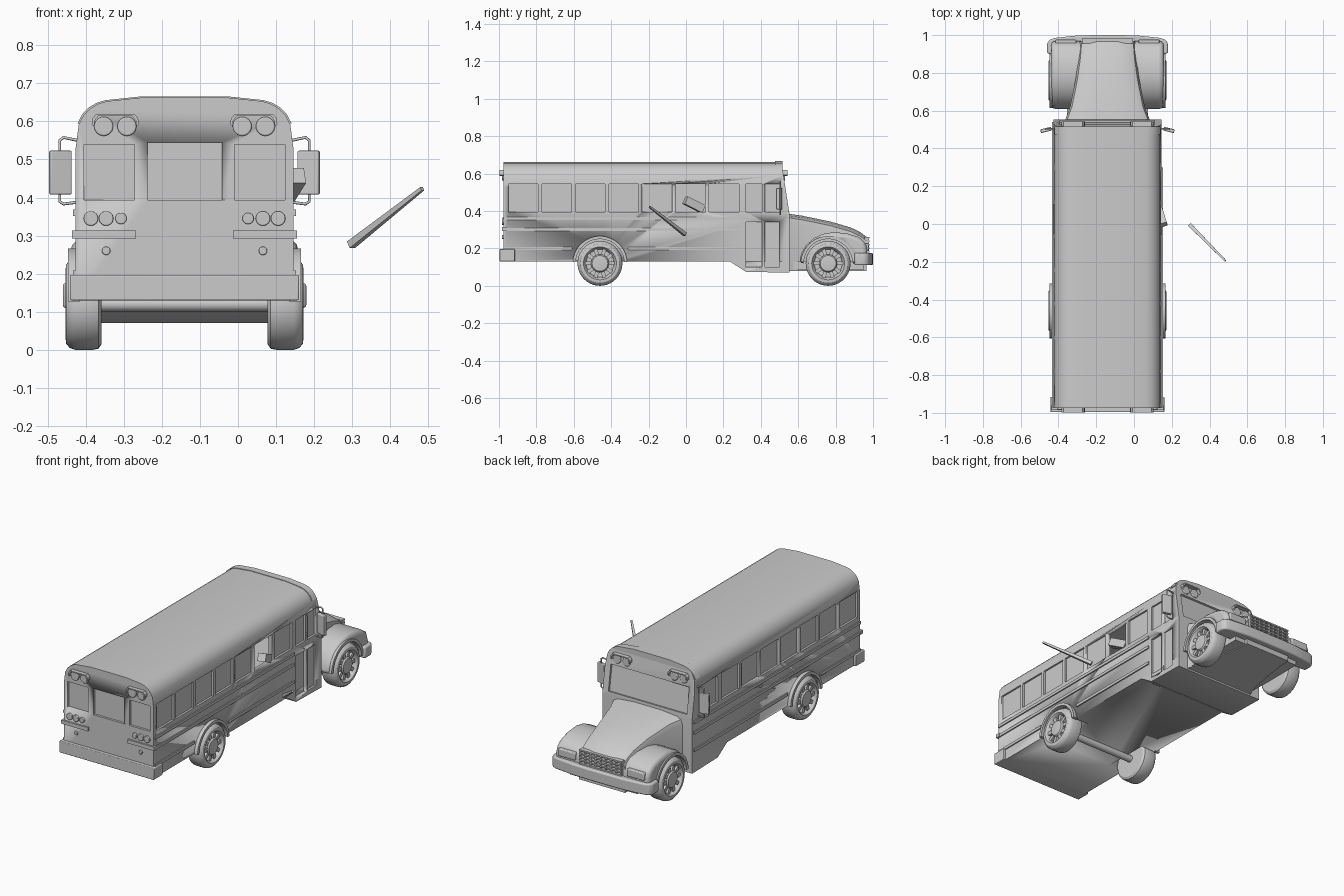
import bpy, bmesh
from math import sin, cos, pi, radians, atan
from mathutils import Matrix, Vector

if "Cube" in bpy.data.objects:
    bpy.data.objects.remove(bpy.data.objects["Cube"])

CX = -0.1405          # centre line of the bus
HW = 0.286            # body half width
SIDES = (-1, 1)


def finish(bm, name, bevel=0, cutter=False):
    bmesh.ops.recalc_face_normals(bm, faces=bm.faces)
    me = bpy.data.meshes.new(name)
    bm.to_mesh(me)
    bm.free()
    me.shade_smooth()
    me.set_sharp_from_angle(angle=radians(32))
    ob = bpy.data.objects.new(name, me)
    ob.location.x = CX
    bpy.context.collection.objects.link(ob)
    if bevel:
        m = ob.modifiers.new("bevel", 'BEVEL')
        m.width, m.segments, m.limit_method = bevel, 3, 'ANGLE'
    if cutter:
        ob.hide_render = True
        ob.hide_set(True)
    return ob


def cut(ob, *cutters):
    for c in cutters:
        m = ob.modifiers.new("cut", 'BOOLEAN')
        m.operation, m.object, m.solver = 'DIFFERENCE', c, 'EXACT'


def box(bm, x0, x1, y0, y1, z0, z1, rot=None):
    m = Matrix.Translation(((x0 + x1) / 2, (y0 + y1) / 2, (z0 + z1) / 2))
    if rot is not None:
        m = m @ rot
    bmesh.ops.create_cube(bm, size=1, matrix=m @ Matrix.Diagonal((abs(x1 - x0), abs(y1 - y0), abs(z1 - z0), 1)))


def loft(bm, rings, caps=True):
    vs = [[bm.verts.new(p) for p in r] for r in rings]
    n = len(vs[0])
    for a, b in zip(vs, vs[1:]):
        for i in range(n):
            bm.faces.new((a[i], a[(i + 1) % n], b[(i + 1) % n], b[i]))
    if caps:
        bm.faces.new(vs[0])
        bm.faces.new(vs[-1])


def prism(bm, pts, axis, a, b):
    put = {'x': lambda p, t: (t, p[0], p[1]),
           'y': lambda p, t: (p[0], t, p[1]),
           'z': lambda p, t: (p[0], p[1], t)}[axis]
    loft(bm, [[put(p, t) for p in pts] for t in (a, b)])


def circle(cx, cy, r, n=32, a0=0, a1=2 * pi):
    k = n if a1 - a0 > 6.2 else n - 1
    return [(cx + r * cos(a0 + (a1 - a0) * i / k), cy + r * sin(a0 + (a1 - a0) * i / k)) for i in range(n)]


WHEELS = (-0.46, 0.76)
WINDOWS = [(-0.95 + 0.179 * i, -0.79 + 0.179 * i) for i in range(7)]
tilt = Matrix.Rotation(atan(0.1535), 4, 'X')

# cutters: wheel wells, window recesses, cabin space, open window
bm = bmesh.new()
for s in SIDES:
    for y in WHEELS:
        prism(bm, circle(y, 0.12, 0.132), 'x', s * 0.19, s * 0.36)
wells = finish(bm, "wheel_well_cutter", cutter=True)

bm = bmesh.new()
for s in SIDES:
    panes = [(a, b, 0.395, 0.545) for i, (a, b) in enumerate(WINDOWS) if s < 0 or i != 5]
    if s > 0:
        panes += [(a, b, z0, z1) for a, b in ((0.322, 0.407), (0.423, 0.50))
                  for z0, z1 in ((0.395, 0.545), (0.10, 0.34))]
    else:
        panes += [(0.32, 0.49, 0.395, 0.545)]
    for a, b, z0, z1 in panes:
        box(bm, s * 0.274, s * 0.32, a, b, z0, z1)
for a, b, t in ((-0.264, -0.131, 0.54), (-0.097, 0.099, 0.545), (0.131, 0.264, 0.54)):
    box(bm, a, b, -1.0, -0.962, 0.393, t)
box(bm, -0.25, 0.25, 0.527, 0.553, 0.40, 0.55, tilt)
recesses = finish(bm, "window_recess_cutter", cutter=True)

bm = bmesh.new()
prism(bm, [(-0.262, 0.3), (0.262, 0.3), (0.262, 0.57), (0.2, 0.635), (-0.2, 0.635), (-0.262, 0.57)], 'y', -0.945, 0.49)
cabin = finish(bm, "cabin_cutter", cutter=True)
bm = bmesh.new()
box(bm, 0.2, 0.32, -0.057, 0.103, 0.395, 0.545)
opening = finish(bm, "open_window_cutter", cutter=True)

# main body with rounded roof and raked windscreen end
half = [(HW, 0.13), (HW, 0.53), (0.278, 0.592), (0.265, 0.617), (0.248, 0.634), (0.228, 0.646), (0.205, 0.653), (0.11, 0.663)]
bm = bmesh.new()
prism(bm, half + [(-x, z) for x, z in reversed(half)], 'y', -0.975, 0.553)
bmesh.ops.bisect_plane(bm, geom=bm.verts[:] + bm.edges[:] + bm.faces[:], plane_co=(0, 0.52, 0.6),
                       plane_no=(0, 1, 0.1535), clear_outer=True)
bmesh.ops.holes_fill(bm, edges=[e for e in bm.edges if e.is_boundary], sides=0)
body = finish(bm, "bus_body")
cut(body, wells, cabin, recesses, opening)

# lowered entrance section
bm = bmesh.new()
prism(bm, [(0.235, 0.13), (0.32, 0.075), (0.553, 0.07), (0.553, 0.13)], 'x', -HW, HW)
cut(finish(bm, "entrance_skirt"), recesses)

# roof end caps
bm = bmesh.new()
roof = [(x * 1.012, z + 0.003) for x, z in half[2:]]
prism(bm, roof + [(-x, z) for x, z in reversed(roof)], 'y', 0.475, 0.515)
cut(finish(bm, "front_roof_cap"), cabin)

# rub rails along both sides
bm = bmesh.new()
for s in SIDES:
    for z in (0.36, 0.30, 0.20):
        start = -0.31 if z < 0.25 else -0.972
        box(bm, s * 0.28, s * 0.293, start, 0.30 if s > 0 else 0.54, z - 0.008, z + 0.008)
        if z < 0.25:
            box(bm, s * 0.28, s * 0.293, -0.972, -0.61, z - 0.008, z + 0.008)
finish(bm, "side_rub_rails")

# bonnet, tapering towards the nose
bm = bmesh.new()
rings = []
for y, w, t in ((0.53, 0.232, 0.388), (0.62, 0.198, 0.375), (0.77, 0.168, 0.344), (0.88, 0.153, 0.312),
                (0.93, 0.149, 0.288), (0.965, 0.147, 0.262)):
    h = [(w, 0.08), (w, t - 0.045), (w - 0.01, t - 0.022), (w - 0.035, t - 0.01), (w * 0.4, t)]
    rings.append([(x, y, z) for x, z in h + [(-x, z) for x, z in reversed(h)]])
loft(bm, rings)
finish(bm, "bonnet")

bm = bmesh.new()
box(bm, -0.215, 0.215, 0.55, 0.95, 0.085, 0.13)
finish(bm, "front_underfloor")

# front fenders and wheel arch lips
for s in SIDES:
    bm = bmesh.new()
    prism(bm, [(0.605, 0.12), (0.615, 0.17), (0.64, 0.215), (0.68, 0.253), (0.73, 0.277), (0.79, 0.287), (0.86, 0.28),
               (0.92, 0.262), (0.958, 0.235), (0.968, 0.2), (0.968, 0.12)], 'x', s * 0.12, s * 0.298)
    fender = finish(bm, "front_fender", bevel=0.022)
    cut(fender, wells)
bm = bmesh.new()
for s in SIDES:
    for y in WHEELS:
        prism(bm, circle(y, 0.12, 0.146, 20, 0.05, pi - 0.05) + circle(y, 0.12, 0.13, 20, 0.05, pi - 0.05)[::-1],
              'x', s * 0.275, s * 0.306)
finish(bm, "wheel_arch_lips")

# wheels: turned tyre and rim, with hub and spokes
TYRE = [(0.218, 0.02), (0.218, 0.08), (0.218, 0.105), (0.226, 0.117), (0.24, 0.12), (0.288, 0.12), (0.302, 0.115),
        (0.311, 0.104), (0.313, 0.088), (0.307, 0.083), (0.303, 0.08), (0.284, 0.074), (0.282, 0.02)]
for s in SIDES:
    for y, end in zip(WHEELS, ("rear", "front")):
        bm = bmesh.new()
        loft(bm, [[(s * x, p, q) for p, q in circle(y, 0.12, r, 40)] for x, r in TYRE])
        loft(bm, [[(s * x, p, q) for p, q in circle(y, 0.12, r, 24)]
                  for x, r in ((0.275, 0.048), (0.3, 0.048), (0.308, 0.042), (0.31, 0.02))])
        for i in range(10):
            a = 2 * pi * i / 10
            box(bm, s * 0.28, s * 0.3, y + 0.062 * cos(a) - 0.02, y + 0.062 * cos(a) + 0.02,
                0.12 + 0.062 * sin(a) - 0.01, 0.12 + 0.062 * sin(a) + 0.01, Matrix.Rotation(a, 4, 'X'))
        finish(bm, end + "_wheel")
bm = bmesh.new()
for y in WHEELS:
    prism(bm, circle(y, 0.12, 0.02, 12), 'x', -0.25, 0.25)
finish(bm, "axles")

# bumpers
bm = bmesh.new()
edge = [(0.305, 0.90), (0.32, 0.905), (0.32, 0.955), (0.308, 0.975), (0.28, 0.985), (0.16, 0.998), (0.06, 1.0)]
prism(bm, edge + [(-x, y) for x, y in reversed(edge)], 'z', 0.11, 0.175)
finish(bm, "front_bumper", bevel=0.008)
bm = bmesh.new()
box(bm, -0.301, 0.301, -0.996, -0.915, 0.13, 0.197)
finish(bm, "rear_bumper", bevel=0.004)

# grille bars and headlights
bm = bmesh.new()
for i in range(5):
    box(bm, -0.135, 0.135, 0.955, 0.982, 0.178 + 0.019 * i, 0.186 + 0.019 * i)
for i in range(9):
    x = -0.131 + 0.03275 * i
    box(bm, x - 0.004, x + 0.004, 0.955, 0.979, 0.178, 0.262)
finish(bm, "grille")
bm = bmesh.new()
for s in SIDES:
    box(bm, s * 0.165, s * 0.275, 0.95, 0.976, 0.185, 0.228)
finish(bm, "headlights", bevel=0.005)

# warning lamps with visors at both roof ends
for end, base, tip, out in (("rear", -0.965, -0.985, -0.998), ("front", 0.50, 0.53, 0.542)):
    bm = bmesh.new()
    lamp = bmesh.new()
    for s in SIDES:
        c = s * 0.182
        u = [(0.062, 0.592), (0.06, 0.608), (0.05, 0.62)]
        outer = [(c + x, z) for x, z in u] + [(c - x, z) for x, z in reversed(u)]
        inner = [(c + (x - c) * 0.9, z - 0.006) for x, z in outer]
        prism(bm, outer + inner[::-1], 'y', base, out)
        for d in (-0.0305, 0.0305):
            prism(lamp, circle(c + d, 0.587, 0.025, 24), 'y', base, tip)
    finish(bm, end + "_lamp_visors")
    finish(lamp, end + "_warning_lamps", bevel=0.004)

# tail lamps, rear strips and marker lamps
bm = bmesh.new()
for s in SIDES:
    for x, z, r in ((0.246, 0.345, 0.019), (0.206, 0.345, 0.019), (0.167, 0.345, 0.015), (0.206, 0.26, 0.011)):
        prism(bm, circle(s * x, z, r, 24), 'y', -0.97, -0.984)
finish(bm, "tail_lamps", bevel=0.003)
bm = bmesh.new()
for s in SIDES:
    box(bm, s * 0.127, s * 0.296, -0.985, -0.96, 0.293, 0.314)
finish(bm, "rear_strips")

# side mirrors on bent arms
for s in SIDES:
    bm = bmesh.new()
    box(bm, s * 0.297, s * 0.355, 0.488, 0.508, 0.408, 0.523, Matrix.Rotation(s * -0.25, 4, 'Z'))
    finish(bm, "side_mirror", bevel=0.004)
    cu = bpy.data.curves.new("mirror_arm", 'CURVE')
    cu.dimensions, cu.bevel_depth, cu.bevel_resolution = '3D', 0.004, 2
    pts = [(0.28, 0.55), (0.318, 0.558), (0.328, 0.55), (0.328, 0.39), (0.318, 0.383), (0.28, 0.388)]
    sp = cu.splines.new('POLY')
    sp.points.add(len(pts) - 1)
    for p, (x, z) in zip(sp.points, pts):
        p.co = (s * x, 0.503, z, 1)
    arm = bpy.data.objects.new("mirror_arm", cu)
    arm.location.x = CX
    bpy.context.collection.objects.link(arm)


# loose panel in the open window and the detached bar beside the bus
def beam(name, a, b, wa, wb):
    a, b = Vector(a) - Vector((CX, 0, 0)), Vector(b) - Vector((CX, 0, 0))
    d = (b - a).normalized()
    u = d.cross(Vector((0, 0, 1))).normalized()
    v = d.cross(u)
    bm = bmesh.new()
    loft(bm, [[p + w * (i * u + j * v) for i, j in ((-1, -1), (1, -1), (1, 1), (-1, 1))] for p, w in ((a, wa), (b, wb))])
    finish(bm, name)


beam("loose_window_panel", (0.155, -0.005, 0.458), (0.125, 0.09, 0.41), 0.022, 0.022)
beam("detached_bar", (0.297, -0.006, 0.276), (0.484, -0.195, 0.423), 0.010, 0.005)
